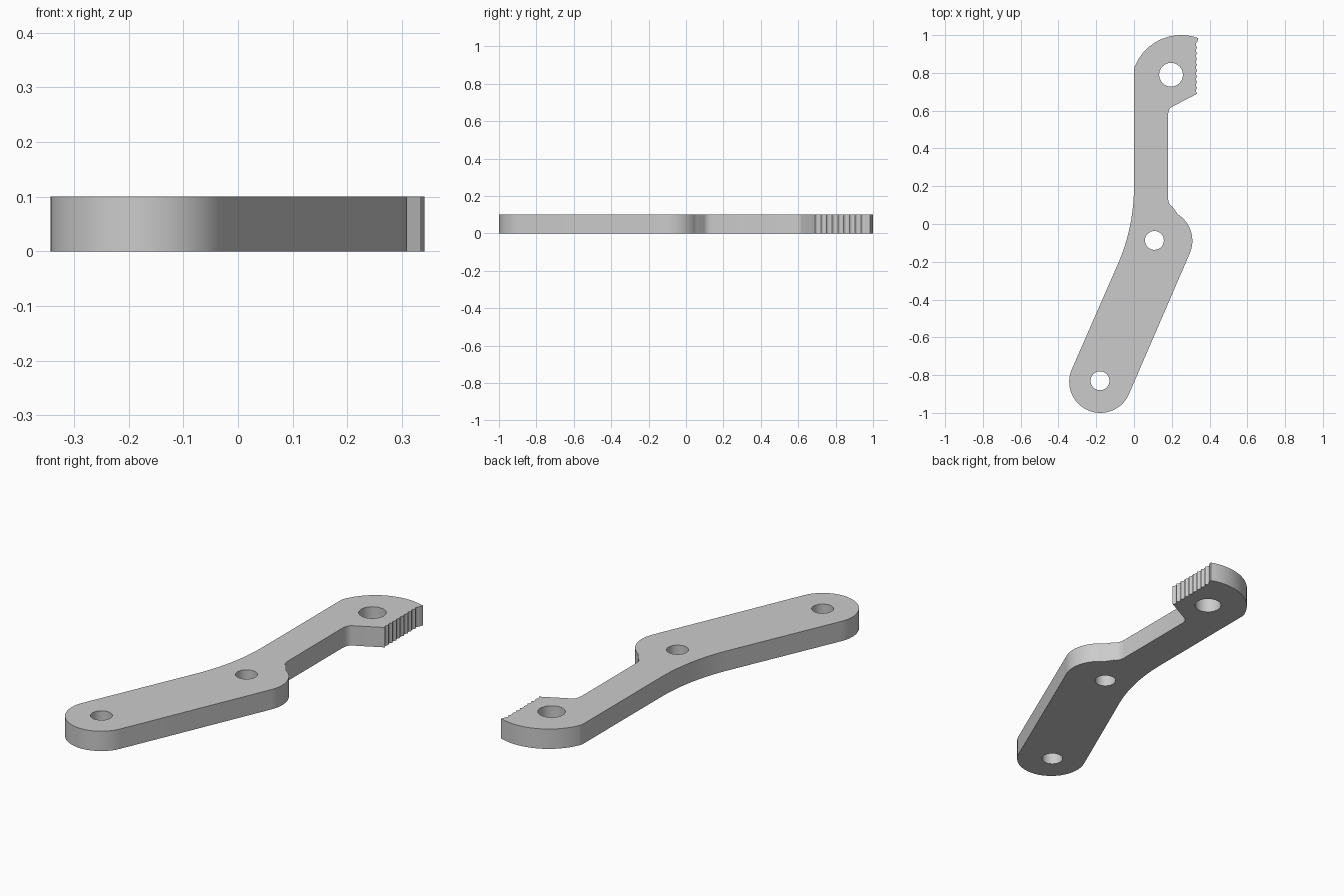
import bpy, bmesh
from math import cos, sin, radians, pi

if "Cube" in bpy.data.objects:
    bpy.data.objects.remove(bpy.data.objects["Cube"])

THICKNESS = 0.1


def arc(cx, cy, r, start, end, steps):
    """Points along an arc, angles in degrees."""
    angles = [radians(start + (end - start) * i / steps) for i in range(steps + 1)]
    return [(cx + r * cos(a), cy + r * sin(a)) for a in angles]


def bend(a, b, c, steps=8):
    """Rounded corner from a to c pulled towards b."""
    points = []
    for i in range(steps + 1):
        t = i / steps
        points.append(tuple((1 - t) ** 2 * p + 2 * t * (1 - t) * q + t * t * s
                            for p, q, s in zip(a, b, c)))
    return points


def teeth(x, top, bottom, count, depth):
    """Row of rounded teeth running down the toothed edge."""
    pitch = (top - bottom) / count
    steps = 6
    return [(x - depth * sin(pi * i / steps), top - pitch * (n + i / steps))
            for n in range(count) for i in range(steps)] + [(x, bottom)]


# Outline, clockwise from the left edge of the head
outline = arc(0.25, 0.735, 0.265, 160, 70, 20)
outline += teeth(0.335, 0.965, 0.69, 9, 0.008)
outline += bend((0.20, 0.62), (0.183, 0.61), (0.18, 0.58), 4)
outline += bend((0.18, 0.14), (0.18, 0.105), (0.205, 0.09), 6)
outline += arc(0.142, -0.089, 0.167, 58, -24, 16)
outline += arc(-0.178, -0.835, 0.165, -24, -204, 32)
outline += bend((-0.08, -0.2), (0.0, -0.01), (0.0, 0.2), 14)

# Pivot holes: large one in the head, two smaller ones in the arm
holes = [arc(x, y, r, 0, 348.75, 31) for x, y, r in
         ((0.196, 0.79, 0.063), (0.108, -0.087, 0.05), (-0.18, -0.83, 0.05))]

# Filled flat profile, given its thickness
profile = bpy.data.curves.new("lever_arm", "CURVE")
profile.dimensions = "2D"
profile.fill_mode = "BOTH"
profile.extrude = THICKNESS / 2
for loop in [outline] + holes:
    spline = profile.splines.new("POLY")
    spline.points.add(len(loop) - 1)
    for point, (x, y) in zip(spline.points, loop):
        point.co = (x, y, THICKNESS / 2, 1)
    spline.use_cyclic_u = True

arm = bpy.data.objects.new("lever_arm", profile)
bpy.context.collection.objects.link(arm)
bpy.ops.object.select_all(action="DESELECT")
arm.select_set(True)
bpy.context.view_layer.objects.active = arm
bpy.ops.object.convert(target="MESH")
arm = bpy.context.object

# Join the caps to the walls and seat the part on the ground
bm = bmesh.new()
bm.from_mesh(arm.data)
bmesh.ops.remove_doubles(bm, verts=bm.verts, dist=0.0002)
low = min(v.co.z for v in bm.verts)
bmesh.ops.translate(bm, verts=bm.verts, vec=(0, 0, -low))
bmesh.ops.recalc_face_normals(bm, faces=bm.faces)
bm.to_mesh(arm.data)
bm.free()
bpy.ops.object.shade_smooth_by_angle(angle=radians(25))

# Plain grey metal
grey = bpy.data.materials.new("grey_metal")
grey.use_nodes = True
colour = (0.6, 0.6, 0.6, 1)
grey.diffuse_color = colour
grey.node_tree.nodes["Principled BSDF"].inputs["Base Color"].default_value = colour
arm.data.materials.clear()
arm.data.materials.append(grey)
